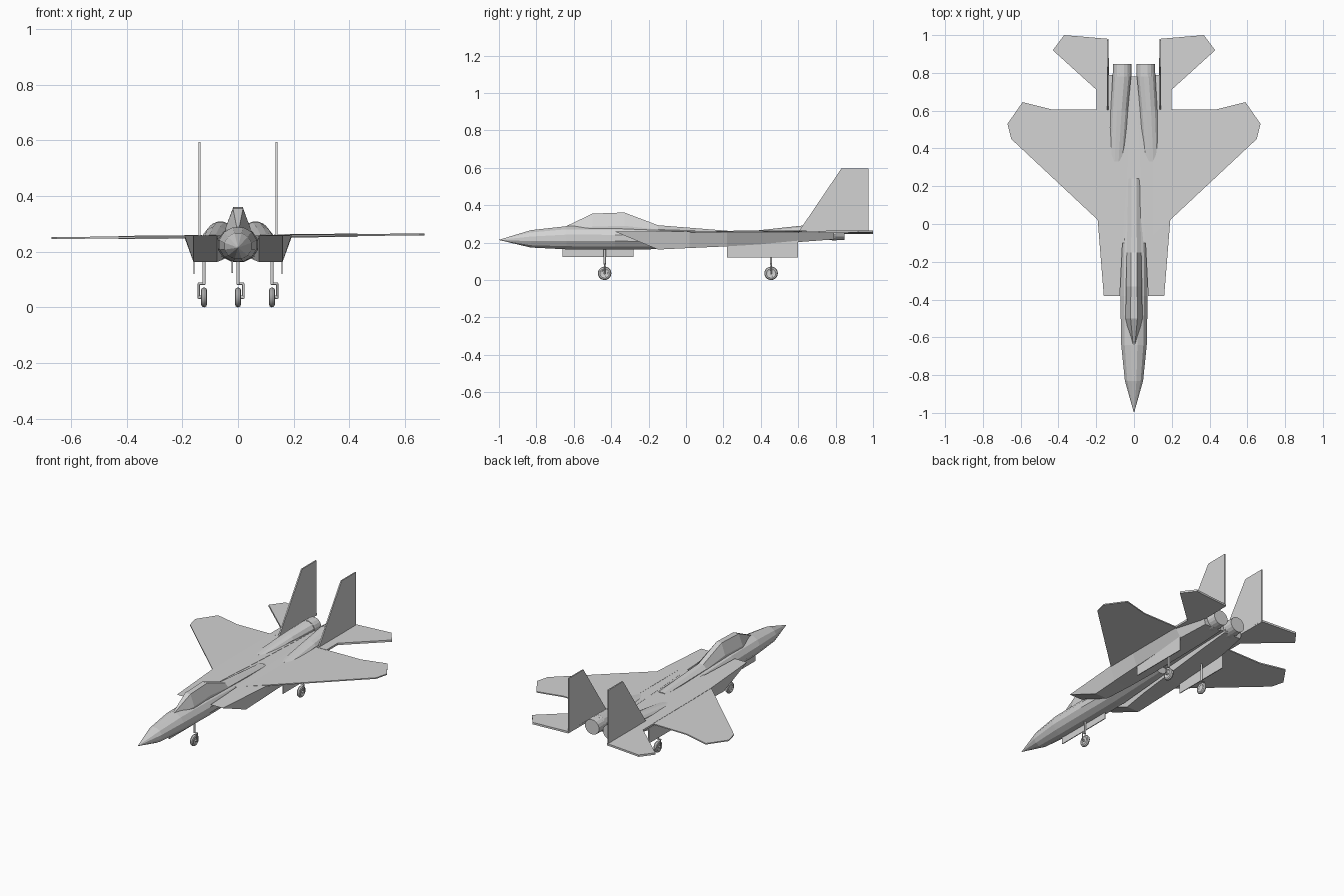
import bpy, bmesh, math
from mathutils import Matrix

cube = bpy.data.objects.get("Cube")
if cube:
    bpy.data.objects.remove(cube)

grey = bpy.data.materials.new("airframe_grey")
grey.use_nodes = True
grey.diffuse_color = (0.65, 0.65, 0.65, 1)
grey.node_tree.nodes["Principled BSDF"].inputs["Base Color"].default_value = (0.65, 0.65, 0.65, 1)


def finish(name, bm, smooth=False):
    bmesh.ops.recalc_face_normals(bm, faces=bm.faces)
    mesh = bpy.data.meshes.new(name)
    bm.to_mesh(mesh)
    bm.free()
    mesh.materials.append(grey)
    for p in mesh.polygons:
        p.use_smooth = smooth
    obj = bpy.data.objects.new(name, mesh)
    bpy.context.collection.objects.link(obj)
    return obj


def loft(name, rings):
    """Skin a list of equal-length closed rings and cap both ends."""
    bm = bmesh.new()
    rows = [[bm.verts.new(p) for p in ring] for ring in rings]
    n = len(rows[0])
    for a, b in zip(rows, rows[1:]):
        for i in range(n):
            j = (i + 1) % n
            bm.faces.new((a[i], a[j], b[j], b[i]))
    bm.faces.new(rows[0])
    bm.faces.new(rows[-1])
    bmesh.ops.remove_doubles(bm, verts=bm.verts, dist=0.0001)
    return finish(name, bm)


def oval(y, width, low, high, x=0, sides=12):
    mid, half = (low + high) / 2, (high - low) / 2
    ring = []
    for i in range(sides):
        a = math.tau * (i + 0.5) / sides
        ring.append((x + width * math.cos(a), y, mid + half * math.sin(a)))
    return ring


def slab(name, outline, low, high):
    """Horizontal panel from an x-y outline, with a very slight roll."""
    return loft(name, [[(x, y, z + 0.01 * x) for x, y in outline] for z in (low, high)])


def upright(name, x, thick, outline):
    """Vertical panel from a y-z outline."""
    return loft(name, [[(x + d, y, z) for y, z in outline] for d in (-thick / 2, thick / 2)])


def rod(name, centre, radius, length, axis, sides=12):
    bm = bmesh.new()
    turn = Matrix.Rotation(math.pi / 2, 4, "Y") if axis == "x" else Matrix.Identity(4)
    bmesh.ops.create_cone(bm, cap_ends=True, segments=sides, radius1=radius, radius2=radius,
                          depth=length, matrix=Matrix.Translation(centre) @ turn)
    return finish(name, bm)


def tyre(name, centre, radius, tube):
    bpy.ops.mesh.primitive_torus_add(location=centre, rotation=(0, math.pi / 2, 0),
                                     major_radius=radius - tube, minor_radius=tube,
                                     major_segments=20, minor_segments=8)
    obj = bpy.context.object
    obj.name = name
    obj.data.materials.append(grey)
    bpy.ops.object.shade_smooth_by_angle()


def landing_gear(name, x, y, top, side):
    tyre(name + "_tyre", (x, y, 0.041), 0.036, 0.011)
    rod(name + "_hub", (x, y, 0.041), 0.018, 0.014, "x")
    rod(name + "_axle", (x + side * 0.009, y, 0.041), 0.006, 0.022, "x")
    rod(name + "_arm", (x + side * 0.019, y, 0.064), 0.004, 0.054, "z")
    rod(name + "_crosspiece", (x + side * 0.009, y, 0.09), 0.004, 0.026, "x")
    rod(name + "_strut", (x, y, (top + 0.088) / 2), 0.006, top - 0.088, "z")


# Forward fuselage and nose cone
loft("fuselage", [oval(*s) for s in (
    (-1, 0.0003, 0.219, 0.22), (-0.83, 0.05, 0.177, 0.273), (-0.64, 0.07, 0.167, 0.295),
    (-0.38, 0.075, 0.165, 0.295), (-0.15, 0.073, 0.168, 0.282), (0.24, 0.05, 0.19, 0.264))])

# Canopy running back into the dorsal spine
loft("canopy_and_spine", [
    [(-w, y, 0.24), (-w, y, s), (-w * 0.4, y, t), (w * 0.4, y, t), (w, y, s), (w, y, 0.24)]
    for y, w, s, t in ((-0.64, 0.012, 0.27, 0.293), (-0.5, 0.045, 0.29, 0.36),
                       (-0.33, 0.042, 0.295, 0.366), (-0.15, 0.038, 0.275, 0.298),
                       (0.24, 0.03, 0.262, 0.267))])

# Centre deck between the engines
slab("centre_deck", [(-0.1, -0.1), (0.1, -0.1), (0.13, 0.78), (-0.13, 0.78)], 0.235, 0.263)

for side, word in ((1, "left"), (-1, "right")):
    # Intake and engine box with a raked mouth
    loft(word + "_intake_box", [
        [(side * a, yb, low), (side * b, yb, low), (side * c, yt, 0.264), (side * a, yt, 0.264)]
        for yb, yt, low, a, b, c in ((-0.15, -0.38, 0.168, 0.075, 0.16, 0.16),
                                     (0.02, 0.02, 0.176, 0.055, 0.163, 0.192),
                                     (0.22, 0.22, 0.185, 0.04, 0.165, 0.195),
                                     (0.6, 0.6, 0.208, 0.02, 0.155, 0.195),
                                     (0.79, 0.79, 0.222, 0.015, 0.13, 0.14))])

    # Engine fairing growing out of the deck, and its nozzle
    loft(word + "_engine_fairing", [
        oval(0.33, 0.04, 0.235, 0.265, side * 0.092),
        oval(0.6, 0.047, 0.225, 0.295, side * 0.078),
        oval(0.8, 0.051, 0.216, 0.314, side * 0.063)])
    loft(word + "_nozzle", [
        oval(0.78, 0.051, 0.216, 0.314, side * 0.063, 16),
        oval(0.848, 0.049, 0.218, 0.312, side * 0.062, 16)])

    # Wing, tail boom and tailplane
    slab(word + "_wing", [(side * x, y) for x, y in (
        (0.1, -0.06), (0.19, 0.02), (0.65, 0.45), (0.67, 0.53), (0.59, 0.645),
        (0.43, 0.605), (0.1, 0.605))], 0.257, 0.264)
    slab(word + "_tailplane", [(side * x, y) for x, y in (
        (0.13, 0.6), (0.198, 0.6), (0.198, 0.71), (0.43, 0.92), (0.37, 1.0),
        (0.135, 0.98))], 0.254, 0.266)

    # Vertical fin
    upright(word + "_fin", side * 0.138, 0.008,
            [(0.6, 0.26), (0.83, 0.6), (0.975, 0.6), (0.975, 0.26)])

    # Main gear and its door
    upright(word + "_main_gear_door", side * 0.158, 0.005,
            [(0.22, 0.125), (0.6, 0.125), (0.6, 0.23), (0.22, 0.2)])
    landing_gear(word + "_main_gear", side * 0.122, 0.455, 0.21, side)

# Nose gear and its door
upright("nose_gear_door", -0.02, 0.005,
        [(-0.66, 0.128), (-0.28, 0.128), (-0.28, 0.18), (-0.66, 0.18)])
landing_gear("nose_gear", 0, -0.435, 0.18, 1)

# Rest the wheels on the ground and centre the length
for obj in bpy.context.collection.objects:
    if obj.type == "MESH" and grey.name in obj.data.materials:
        obj.location.z -= 0.005
